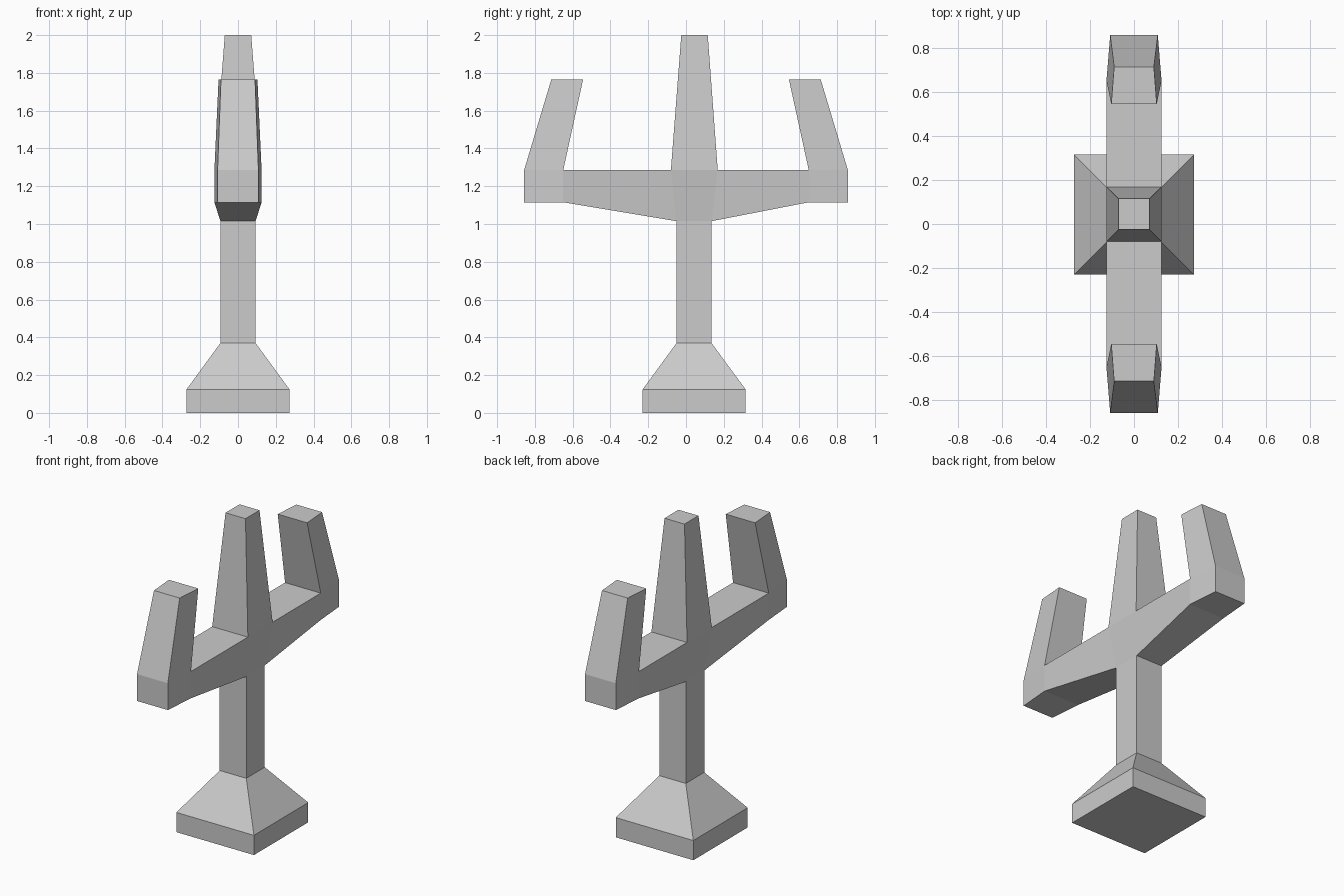
import bpy
import bmesh
from mathutils import Vector

default_cube = bpy.data.objects.get("Cube")
if default_cube:
    bpy.data.objects.remove(default_cube, do_unlink=True)

UP = Vector((0, 0, 1))
SIDE = Vector((0, 1, 0))

grey = bpy.data.materials.new("plain grey")
grey.use_nodes = True
grey.diffuse_color = (0.6, 0.6, 0.6, 1)
grey.node_tree.nodes["Principled BSDF"].inputs["Base Color"].default_value = (0.6, 0.6, 0.6, 1)

bm = bmesh.new()


def extrude(face, axis, low, high):
    """Extrude a quad; low and high are (half width, y, z) of its two edges along the axis."""
    cap = bmesh.ops.extrude_discrete_faces(bm, faces=[face])["faces"][0]
    middle = cap.calc_center_median()
    for v in cap.verts:
        half, y, z = high if v.co[axis] > middle[axis] else low
        v.co = (half if v.co.x > 0 else -half, y, z)
    bm.normal_update()
    return cap


def neighbour(face, direction):
    """The adjoining face that points most nearly in a direction."""
    linked = {f for e in face.edges for f in e.link_faces if f != face}
    return max(linked, key=lambda f: f.normal.dot(direction))


# Foot: a square slab, set slightly back
half, back = 0.272, 0.043
corners = [(-1, -1), (1, -1), (1, 1), (-1, 1)]
ring = [[bm.verts.new((sx * half, back + sy * half, z)) for sx, sy in corners]
        for z in (0, 0.125)]
bm.faces.new(ring[0][::-1])
top = bm.faces.new(ring[1])
for i in range(4):
    j = (i + 1) % 4
    bm.faces.new((ring[0][i], ring[0][j], ring[1][j], ring[1][i]))
bm.normal_update()

# Flared foot, trunk and hub
for half, front, rear, z in [(0.093, -0.05, 0.135, 0.37),
                             (0.093, -0.05, 0.135, 1.015),
                             (0.125, -0.08, 0.168, 1.285)]:
    top = extrude(top, 1, (half, front, z), (half, rear, z))

# Arms with upturned ends, one on each side of the hub
for s, hub_side in [(s, neighbour(top, SIDE * s)) for s in (-1, 1)]:
    elbow = extrude(hub_side, 2, (0.125, s * 0.65, 1.115), (0.125, s * 0.65, 1.285))
    end = extrude(elbow, 2, (0.108, s * 0.857, 1.115), (0.108, s * 0.857, 1.285))
    edges = [(0.103, s * 0.545, 1.765), (0.09, s * 0.713, 1.765)]
    extrude(neighbour(end, UP), 1, *edges[::s])

# Central spire
extrude(top, 1, (0.07, -0.025, 2), (0.07, 0.115, 2))

bmesh.ops.recalc_face_normals(bm, faces=bm.faces[:])
mesh = bpy.data.meshes.new("branched_stand")
bm.to_mesh(mesh)
bm.free()
mesh.materials.append(grey)
stand = bpy.data.objects.new("branched_stand", mesh)
bpy.context.collection.objects.link(stand)
